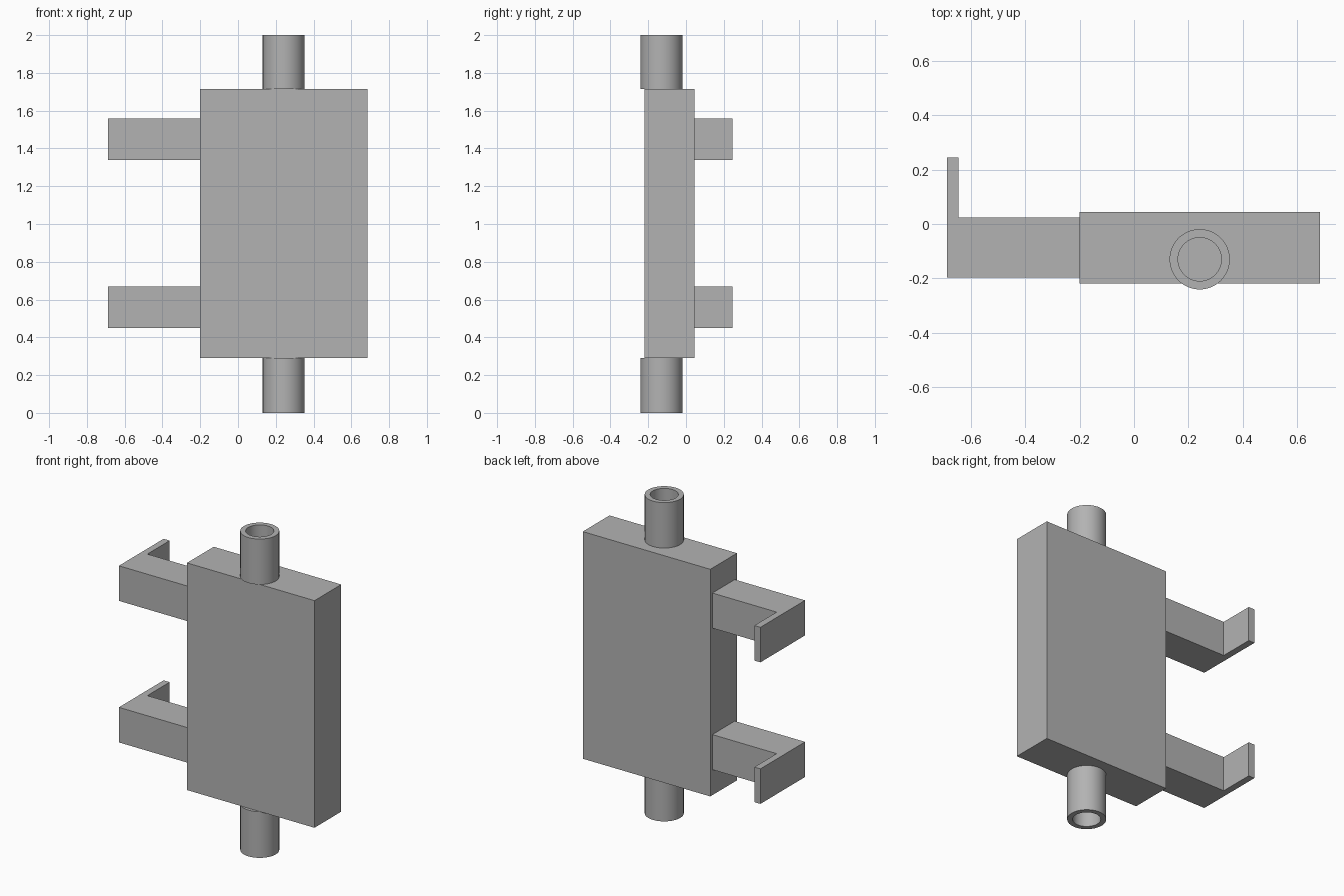
import bpy, bmesh, math

cube = bpy.data.objects.get("Cube")
if cube:
    bpy.data.objects.remove(cube, do_unlink=True)

grey = bpy.data.materials.new("plain_grey")
grey.use_nodes = True
COLOUR = (0.45, 0.45, 0.45, 1)
grey.diffuse_color = COLOUR
grey.node_tree.nodes["Principled BSDF"].inputs["Base Color"].default_value = COLOUR


def finish(name, bm):
    bmesh.ops.recalc_face_normals(bm, faces=bm.faces)
    mesh = bpy.data.meshes.new(name)
    bm.to_mesh(mesh)
    bm.free()
    mesh.materials.append(grey)
    obj = bpy.data.objects.new(name, mesh)
    bpy.context.collection.objects.link(obj)
    return obj


def extrude_profile(name, outline, bottom, top):
    """Raise a flat outline into a prism."""
    bm = bmesh.new()
    face = bm.faces.new([bm.verts.new((x, y, bottom)) for x, y in outline])
    raised = bmesh.ops.extrude_face_region(bm, geom=[face])["geom"]
    verts = [v for v in raised if isinstance(v, bmesh.types.BMVert)]
    bmesh.ops.translate(bm, verts=verts, vec=(0, 0, top - bottom))
    return finish(name, bm)


def tube(name, x, y, bottom, top, outer, inner, sides=64):
    """Open pipe with a wall thickness."""
    bm = bmesh.new()
    rings = []
    for radius, z in ((outer, bottom), (outer, top), (inner, top), (inner, bottom)):
        rings.append([bm.verts.new((x + radius * math.cos(math.tau * i / sides),
                                    y + radius * math.sin(math.tau * i / sides), z))
                      for i in range(sides)])
    for k, ring in enumerate(rings):
        following = rings[(k + 1) % len(rings)]
        for i in range(sides):
            j = (i + 1) % sides
            bm.faces.new((ring[i], ring[j], following[j], following[i]))
    obj = finish(name, bm)
    bpy.ops.object.select_all(action='DESELECT')
    obj.select_set(True)
    bpy.context.view_layer.objects.active = obj
    bpy.ops.object.shade_smooth_by_angle(angle=math.radians(30))


# Main block
BOTTOM, TOP = 0.29, 1.715
extrude_profile("main_block",
                [(-0.2, -0.22), (0.685, -0.22), (0.685, 0.045), (-0.2, 0.045)],
                BOTTOM, TOP)

# Hooked side arms
hook = [(-0.688, -0.198), (-0.2, -0.198), (-0.2, 0.024),
        (-0.646, 0.024), (-0.646, 0.245), (-0.688, 0.245)]
for name, z in (("lower_arm", 0.45), ("upper_arm", 1.338)):
    extrude_profile(name, hook, z, z + 0.22)

# Pipe stubs
for name, low, high in (("lower_pipe", 0, BOTTOM), ("upper_pipe", TOP, 2)):
    tube(name, 0.242, -0.13, low, high, 0.111, 0.08)
